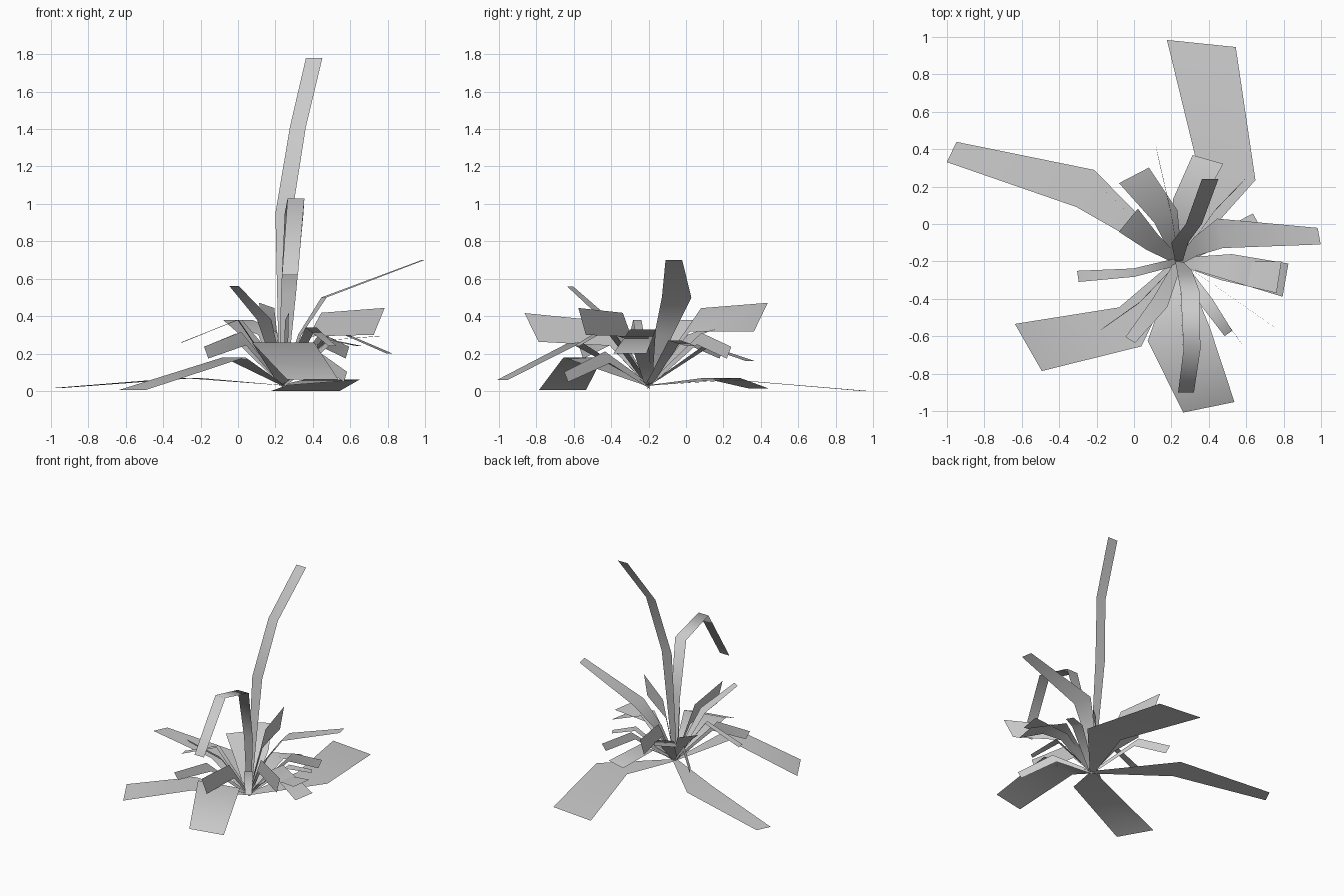
import bpy
import bmesh
from mathutils import Vector

cube = bpy.data.objects.get("Cube")
if cube:
    bpy.data.objects.remove(cube, do_unlink=True)

# Single pale grey material for every leaf
grey = bpy.data.materials.new("pale_grey")
grey.use_nodes = True
grey.diffuse_color = (.6, .6, .6, 1)
grey.node_tree.nodes["Principled BSDF"].inputs["Base Color"].default_value = (.6, .6, .6, 1)

ROOT = Vector((.24, -.2, .03))
UP = Vector((0, 0, 1))


def leaf(name, path, widths, upright=False, heading=None):
    """Ribbon from the root through the path; upright leaves stand on edge."""
    points = [ROOT] + [Vector(p) for p in path]
    forward = Vector(heading) if heading else points[-1] - ROOT
    forward.z = 0
    forward.normalize()
    side = (UP * .9 + forward * .44) if upright else forward.cross(UP)
    bm = bmesh.new()
    rows = []
    for point, width in zip(points, [.04, *widths]):
        half = side * width / 2
        rows.append((bm.verts.new(point - half), bm.verts.new(point + half)))
    for (a, b), (c, d) in zip(rows, rows[1:]):
        face = bm.faces.new((a, b, d, c))
        face.smooth = True
    mesh = bpy.data.meshes.new(name)
    bm.to_mesh(mesh)
    bm.free()
    mesh.materials.append(grey)
    obj = bpy.data.objects.new(name, mesh)
    bpy.context.scene.collection.objects.link(obj)
    return obj


# Tall stalk and the arching leaf
leaf("tall_upright_leaf", path=[(.245, -.1, .95), (.32, 0, 1.41), (.407, .24, 1.78)],
     widths=[.09, .085, .088], heading=(0, 1, 0))
leaf("arching_front_leaf", path=[(.27, -.25, .52), (.3, -.36, .95), (.31, -.67, 1.03), (.278, -.9, .62)],
     widths=[.08, .1, .09, .085], heading=(0, -1, 0))

# Large spreading leaves
leaf("wide_back_leaf", path=[(.5, .25, .06), (.36, .965, 0)], widths=[.3, .37])
leaf("long_right_leaf", path=[(-.26, .19, .07), (-.975, .385, .015)], widths=[.22, .12])
leaf("raised_left_leaf", path=[(.33, -.12, .3), (.46, -.05, .5), (.99, -.065, .7)], widths=[.1, .16, .09])
leaf("wide_front_right_leaf", path=[(-.02, -.55, .18), (-.565, -.66, .005)], widths=[.24, .29])
leaf("wide_front_leaf", path=[(.24, -.59, .26), (.4, -.98, .06)], widths=[.34, .28])

# Smaller flat leaves around the crown
leaf("narrow_right_leaf", path=[(0, -.26, .38), (-.3, -.28, .26)], widths=[.045, .06])
leaf("rising_front_right_leaf", path=[(.14, -.42, .38), (-.02, -.62, .56)], widths=[.09, .06])
leaf("short_back_right_leaf", path=[(.17, .04, .3), (0, .26, .38)], widths=[.14, .18])
leaf("stub_right_leaf", path=[(.1, -.1, .25), (-.03, .02, .38)], widths=[.1, .16])
leaf("short_back_leaf", path=[(.28, .11, .24), (.395, .345, .16)], widths=[.15, .17])
leaf("small_left_leaf", path=[(.5, -.06, .27), (.65, .03, .24)], widths=[.08, .06])
leaf("lower_left_leaf", path=[(.47, -.25, .27), (.775, -.285, .295)], widths=[.1, .17])
leaf("drooping_left_leaf", path=[(.51, -.23, .33), (.81, -.3, .2)], widths=[.14, .18])
leaf("small_front_left_leaf", path=[(.39, -.42, .34), (.505, -.585, .24)], widths=[.07, .05])

# Leaves standing on edge
leaf("edge_back_leaf", path=[(.2, .05, .38), (.12, .4, .395)], widths=[.14, .17], upright=True)
leaf("edge_left_leaf", path=[(.42, -.32, .355), (.755, -.555, .372)], widths=[.14, .16], upright=True)
leaf("edge_front_leaf", path=[(.25, -.44, .31), (.27, -.825, .34)], widths=[.15, .17], upright=True)
leaf("edge_back_right_leaf", path=[(0, .03, .275), (-.17, .19, .205)], widths=[.07, .07], upright=True)
leaf("edge_back_left_leaf", path=[(.43, .07, .28), (.585, .23, .205)], widths=[.07, .07], upright=True)
leaf("edge_front_right_leaf", path=[(.03, -.42, .28), (-.17, -.56, .205)], widths=[.08, .07], upright=True)
leaf("edge_front_left_leaf", path=[(.42, -.42, .18), (.575, -.64, .075)], widths=[.07, .06], upright=True)
